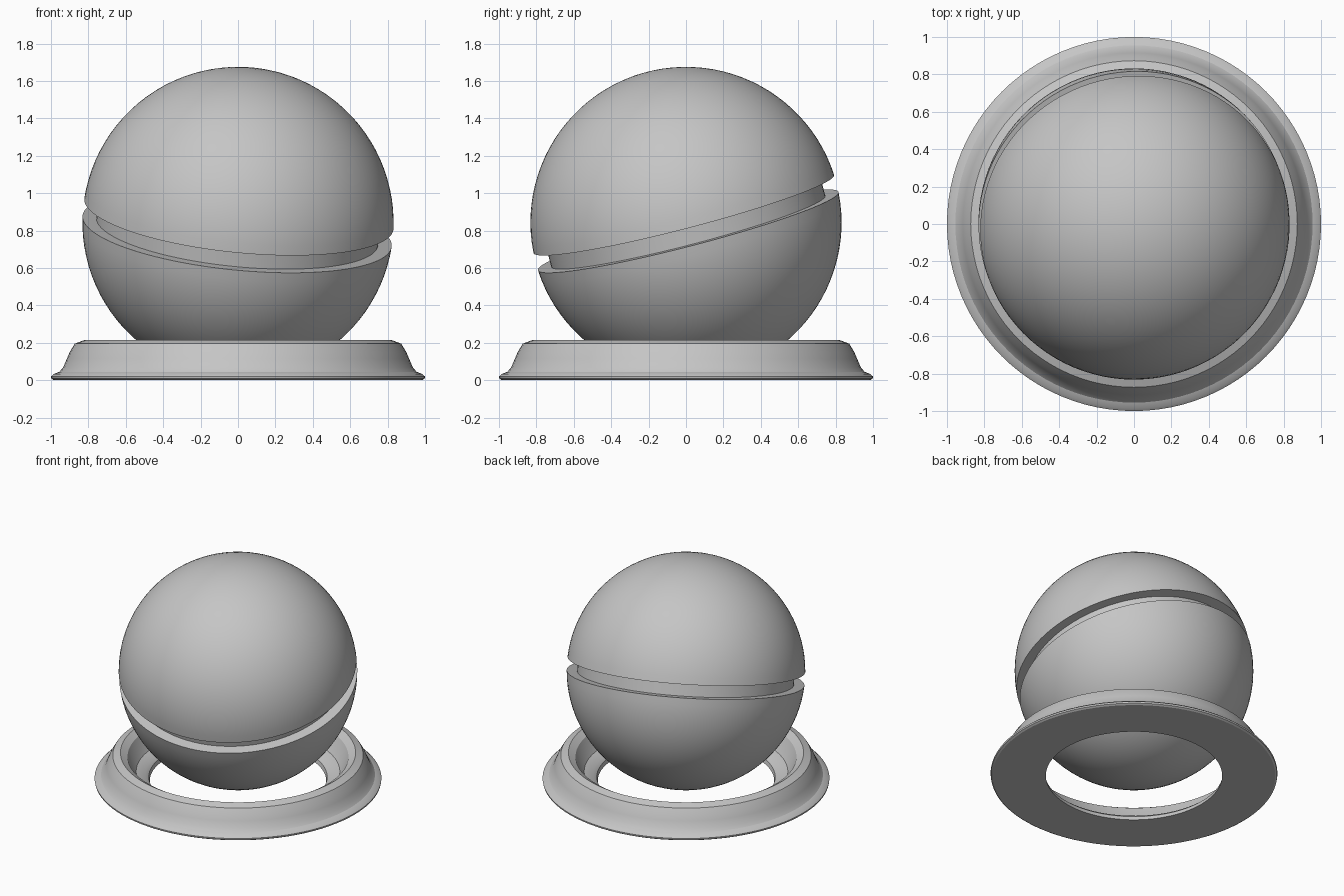
import bpy, bmesh, math
from mathutils import Vector, Matrix

if "Cube" in bpy.data.objects:
    bpy.data.objects.remove(bpy.data.objects["Cube"])

grey = bpy.data.materials.new("plain grey")
grey.diffuse_color = (0.56, 0.56, 0.56, 1)
grey.use_nodes = True
grey.node_tree.nodes["Principled BSDF"].inputs["Base Color"].default_value = grey.diffuse_color


def lathe(name, profile, steps, matrix=Matrix(), closed=False):
    """Spin an (r, z) profile around the z axis, then place it with matrix."""
    bm = bmesh.new()
    rings = []
    for r, z in profile:
        if r < 1e-6:
            rings.append([bm.verts.new((0, 0, z))] * steps)
        else:
            rings.append([bm.verts.new((r * math.cos(2 * math.pi * i / steps),
                                        r * math.sin(2 * math.pi * i / steps), z))
                          for i in range(steps)])
    pairs = list(zip(rings, rings[1:]))
    if closed:
        pairs.append((rings[-1], rings[0]))
    for a, b in pairs:
        for i in range(steps):
            j = (i + 1) % steps
            quad = list(dict.fromkeys((a[i], a[j], b[j], b[i])))
            bm.faces.new(quad)
    bm.transform(matrix)
    bmesh.ops.recalc_face_normals(bm, faces=bm.faces)
    me = bpy.data.meshes.new(name)
    bm.to_mesh(me)
    bm.free()
    ob = bpy.data.objects.new(name, me)
    bpy.context.collection.objects.link(ob)
    me.materials.append(grey)
    bpy.ops.object.select_all(action='DESELECT')
    ob.select_set(True)
    bpy.context.view_layer.objects.active = ob
    bpy.ops.object.shade_smooth_by_angle(angle=math.radians(25))
    return ob


# Ball: two caps and a recessed band, all around one tilted axis
R, GAP, CORE = 0.832, 0.048, 0.757
axis = Vector((0.10, -0.26, 1)).normalized()
tilt = Matrix.Translation((0, 0, 0.843)) @ axis.to_track_quat('Z', 'Y').to_matrix().to_4x4()
start = math.asin(GAP / R)
N = 24
angles = [start + (math.pi / 2 - start) * k / N for k in range(N + 1)]
cap = [(R * math.cos(a), R * math.sin(a)) for a in angles[:-1]] + [(0, R)]
ball = ([(r, -z) for r, z in reversed(cap)]
        + [(CORE, -GAP), (CORE, GAP)] + cap)
lathe("split_ball", ball, 96, tilt)

# Base: hollow ring the ball floats in
ring = [(0.615, 0), (0.985, 0), (0.998, 0.008), (1.0, 0.02), (0.985, 0.033),
        (0.955, 0.045), (0.935, 0.068), (0.915, 0.115), (0.90, 0.15),
        (0.873, 0.195), (0.82, 0.215), (0.77, 0.185), (0.735, 0.11),
        (0.71, 0.07), (0.645, 0.05), (0.622, 0.03)]
lathe("base_ring", ring, 96, closed=True)
